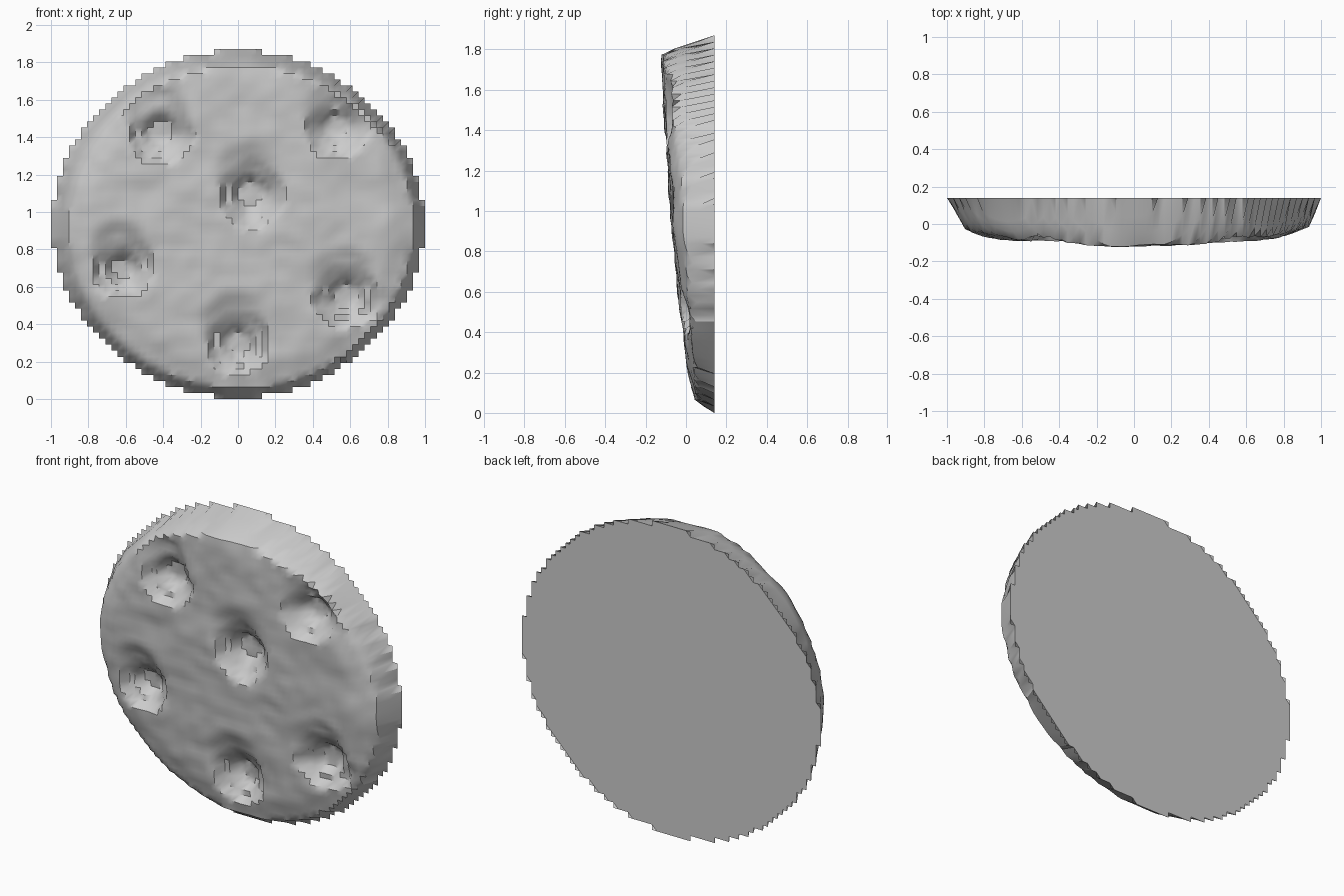
import bpy
import bmesh
import math
from mathutils import Vector, noise

cube = bpy.data.objects.get("Cube")
if cube:
    bpy.data.objects.remove(cube, do_unlink=True)

# Overall size: stepped oval slab with a flat back
RX, RZ, BACK = 1.0, 0.935, 0.14
NX, NZ = 31, 29

# Height of the tilted front at points up the slab: (z, y)
FRONT = [(0.0, 0.025), (0.3, 0.0), (0.6, -0.04), (1.0, -0.075),
         (1.3, -0.097), (1.87, -0.125)]

# Craters: x, z, radius, strength of the soft slope above
CRATERS = [(-0.41, 1.43, 0.17, 0.05), (0.53, 1.45, 0.16, 0.03),
           (0.07, 1.10, 0.18, 0.03), (-0.61, 0.70, 0.16, 0.04),
           (0.58, 0.55, 0.17, 0.03), (0.00, 0.30, 0.17, 0.03)]


def smooth(a, b, v):
    t = min(1.0, max(0.0, (v - a) / (b - a)))
    return t * t * (3 - 2 * t)


def front_height(z):
    for (z0, y0), (z1, y1) in zip(FRONT, FRONT[1:]):
        if z <= z1:
            return y0 + (y1 - y0) * (z - z0) / (z1 - z0)
    return FRONT[-1][1]


def crater_depth(x, z):
    depth = 0.0
    for cx, cz, r, slope in CRATERS:
        # terraced pit with a deeper core
        d = math.hypot(x - cx, z - cz) / r
        d += 0.12 * noise.noise(Vector((x * 9, cx * 5, z * 9)))
        pit = 0.06 * (1 - smooth(0.8, 1.02, d)) + 0.06 * (1 - smooth(0.4, 0.62, d))
        # soft slope leading into the pit from above
        s = math.hypot(x - cx + 0.02, z - cz - 0.09) / (r * 1.15)
        depth = max(depth, pit, slope * (1 - smooth(0.4, 1.0, s)))
    return depth


def surface_y(x, z):
    dz = z - RZ
    q = math.hypot(x / RX, dz / RZ)
    edge = max(0.0, 1.0 - q)
    # the side wall is wider to the upper left, steeper at the lower right
    upper_left = (dz - x) / 1.41
    width = 0.075 + 0.025 * upper_left
    top = smooth(0.3, 0.9, dz)
    wall = min(1.0, edge / width)
    share = 0.78 + 0.2 * top
    rise = share * wall + (1 - share) * smooth(0.04, 0.22, edge)
    bumps = 0.011 * noise.noise(Vector((x * 4, 3.0, z * 5)))
    bumps += 0.007 * noise.noise(Vector((x * 11, 7.0, z * 13)))
    y = front_height(z) + 0.02 * x * x + bumps * wall
    y += crater_depth(x, z) * smooth(0.02, 0.12, edge)
    return max(-0.135, BACK + (y - BACK) * rise)


def inside(i, j):
    return (i / NX) ** 2 + (j / NZ) ** 2 <= 1.02


# Front and side wall as a grid relief cut to stepped cells
bm = bmesh.new()
points = {}


def point(i, j):
    if (i, j) not in points:
        x, z = i / NX * RX, RZ + j / NZ * RZ
        points[i, j] = bm.verts.new((x, surface_y(x, z), z))
    return points[i, j]


for i in range(-NX, NX):
    for j in range(-NZ, NZ):
        corners = [(i, j), (i + 1, j), (i + 1, j + 1), (i, j + 1)]
        if all(inside(*c) for c in corners):
            bm.faces.new([point(*c) for c in corners])

# Flat back closing the stepped outline
border = [e for e in bm.edges if e.is_boundary]
for e in border:
    for v in e.verts:
        v.co.y = BACK
bmesh.ops.holes_fill(bm, edges=border, sides=0)
bmesh.ops.recalc_face_normals(bm, faces=bm.faces[:])

mesh = bpy.data.meshes.new("cratered_disc")
bm.to_mesh(mesh)
bm.free()
disc = bpy.data.objects.new("cratered_disc", mesh)
bpy.context.scene.collection.objects.link(disc)

# Single stone grey
stone = bpy.data.materials.new("stone_grey")
stone.use_nodes = True
grey = (0.6, 0.6, 0.6, 1.0)
stone.diffuse_color = grey
stone.node_tree.nodes["Principled BSDF"].inputs["Base Color"].default_value = grey
mesh.materials.append(stone)

bpy.ops.object.select_all(action='DESELECT')
disc.select_set(True)
bpy.context.view_layer.objects.active = disc
bpy.ops.object.shade_smooth_by_angle(angle=math.radians(35))
